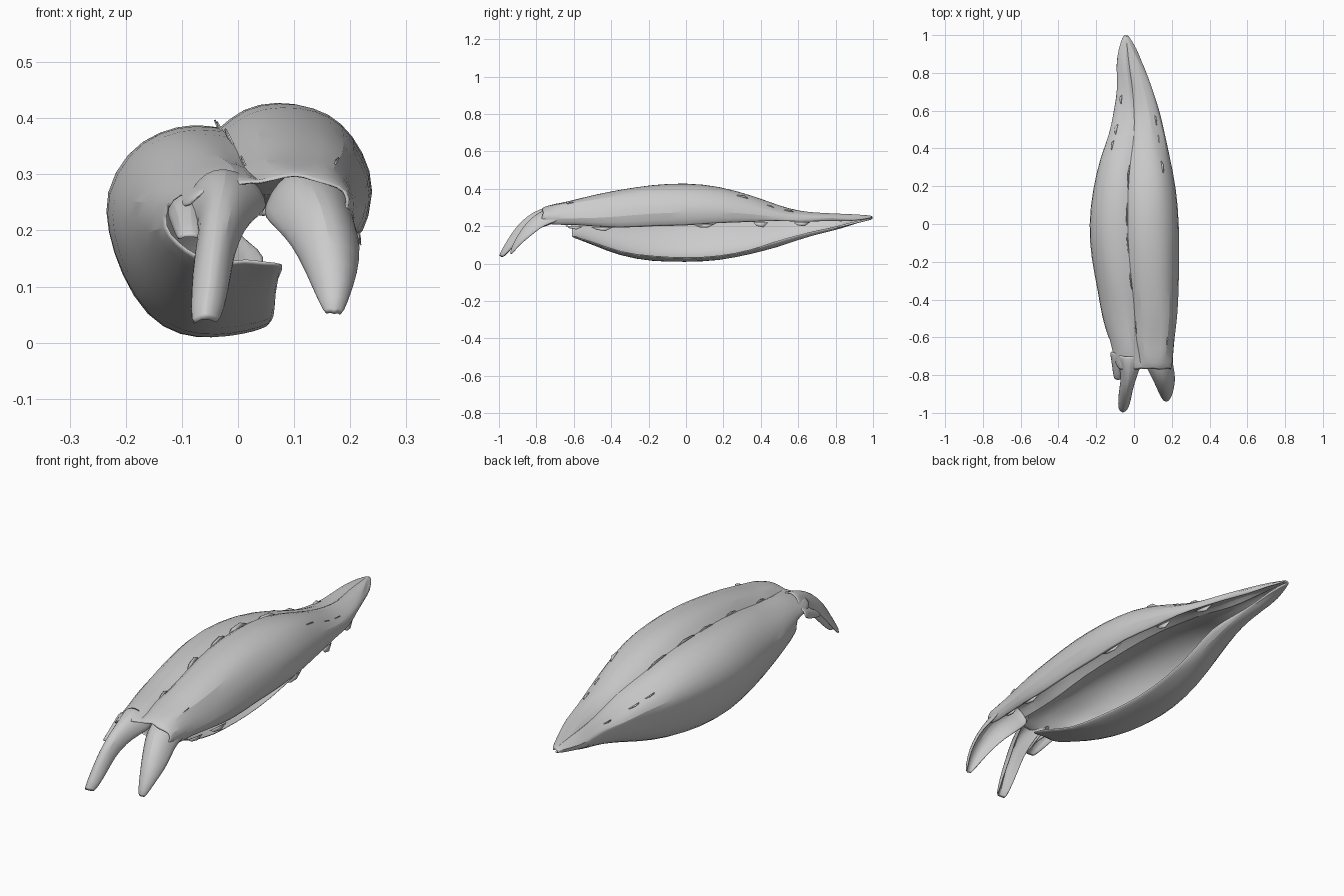
import bpy, math, random
from mathutils import Vector

if "Cube" in bpy.data.objects:
    bpy.data.objects.remove(bpy.data.objects["Cube"])

random.seed(4)
THICK = 0.011


def make_object(name, verts, faces, levels=1, thick=THICK, crease=()):
    mesh = bpy.data.meshes.new(name)
    mesh.from_pydata(verts, [], faces)
    mesh.update()
    if crease:
        layer = mesh.attributes.new("crease_edge", "FLOAT", "EDGE")
        for e in mesh.edges:
            if e.vertices[0] in crease and e.vertices[1] in crease:
                layer.data[e.index].value = 0.7
    ob = bpy.data.objects.new(name, mesh)
    bpy.context.collection.objects.link(ob)
    solid = ob.modifiers.new("thickness", "SOLIDIFY")
    solid.thickness = thick
    solid.offset = 0
    if levels:
        sub = ob.modifiers.new("smooth", "SUBSURF")
        sub.levels = sub.render_levels = levels
    bpy.ops.object.select_all(action="DESELECT")
    ob.select_set(True)
    bpy.context.view_layer.objects.active = ob
    bpy.ops.object.shade_smooth_by_angle(angle=math.radians(35))
    return ob


# Husk cross-section: u across the width, v = 1 top, 0 middle, -1 bottom
SECTION = [(0.96, 0.0), (1.0, 0.32), (0.96, 0.62), (0.88, 0.86), (0.78, 0.97),
           (0.65, 1.0), (0.52, 0.95), (0.43, 0.78), (0.33, 0.83), (0.2, 0.77),
           (0.08, 0.6), (0.0, 0.3), (0.01, 0.0), (0.06, -0.4), (0.16, -0.8),
           (0.28, -1.0), (0.40, -1.0), (0.51, -0.96), (0.61, -0.88)]

# Stations: y, left x, right x, bottom z, middle z, top z
STATIONS = [
    (-0.77, -0.09, 0.20, 0.19, 0.22, 0.295),
    (-0.70, -0.11, 0.21, 0.18, 0.21, 0.32),
    (-0.62, -0.13, 0.215, 0.15, 0.20, 0.335),
    (-0.50, -0.16, 0.23, 0.10, 0.195, 0.36),
    (-0.35, -0.19, 0.235, 0.045, 0.19, 0.395),
    (-0.18, -0.225, 0.24, 0.015, 0.195, 0.418),
    (0.0, -0.24, 0.238, 0.01, 0.20, 0.427),
    (0.18, -0.22, 0.222, 0.02, 0.215, 0.41),
    (0.35, -0.175, 0.188, 0.055, 0.22, 0.36),
    (0.48, -0.125, 0.165, 0.095, 0.22, 0.305),
    (0.60, -0.10, 0.135, 0.13, 0.22, 0.275),
    (0.72, -0.08, 0.10, 0.165, 0.225, 0.264),
    (0.84, -0.09, 0.05, 0.20, 0.23, 0.26),
    (0.93, -0.075, 0.005, 0.225, 0.238, 0.257),
    (1.0, -0.052, -0.035, 0.24, 0.245, 0.252)]


def husk_point(y, u, v):
    """Point on the husk for any y, interpolating the stations."""
    for a, b in zip(STATIONS, STATIONS[1:]):
        if y <= b[0]:
            break
    t = (y - a[0]) / (b[0] - a[0])
    _, l, r, bot, mid, top = [p + (q - p) * t for p, q in zip(a, b)]
    z = mid + v * ((top - mid) if v > 0 else (mid - bot))
    return Vector((l + (r - l) * u, y, z))


# Main hollow husk, open along the lower right side
n = len(SECTION)
verts, faces = [], []
for i, s in enumerate(STATIONS):
    for j, (u, v) in enumerate(SECTION):
        p = husk_point(s[0], u, v)
        rough = 0.004 if 3 < i < 9 else 0.009
        if i == len(STATIONS) - 1:
            rough = 0
        elif j in (0, n - 1):
            rough *= 1.6
        p += Vector([random.uniform(-rough, rough) for _ in range(3)])
        verts.append(p)
for i in range(len(STATIONS) - 1):
    for j in range(n - 1):
        if i < 2 and j > 10:      # lower wall stops before the front tears
            continue
        a = i * n + j
        faces.append((a, a + 1, a + n + 1, a + n))
seam = {i * n + 7 for i in range(len(STATIONS))}
make_object("husk_shell", verts, faces, crease=seam)


# Torn strips that curl down at the front: x, y, z, half width, depth
def strip(name, path, side=7):
    verts, faces = [], []
    for i, (x, y, z, w, d) in enumerate(path):
        a, b = path[max(i - 1, 0)], path[min(i + 1, len(path) - 1)]
        t = Vector((0, b[1] - a[1], b[2] - a[2])).normalized()
        normal = Vector((0, t.z, -t.y))
        for k in range(side):
            ang = math.radians(-80 + 160 * k / (side - 1))
            p = Vector((x + w * math.sin(ang), y, z))
            p += normal * d * (math.cos(ang) - 1)
            p += Vector((random.uniform(-.004, .004), 0, random.uniform(-.004, .004)))
            verts.append(p)
    for i in range(len(path) - 1):
        for k in range(side - 1):
            a = i * side + k
            faces.append((a, a + 1, a + side + 1, a + side))
    make_object(name, verts, faces)


strip("front_left_strip", [(-0.02, -0.70, 0.312, 0.08, 0.09), (-0.02, -0.78, 0.29, 0.055, 0.09),
                           (-0.03, -0.85, 0.25, 0.038, 0.08), (-0.042, -0.91, 0.19, 0.034, 0.07),
                           (-0.05, -0.96, 0.11, 0.03, 0.05), (-0.058, -1.0, 0.04, 0.024, 0.03)])
strip("front_right_strip", [(0.125, -0.69, 0.31, 0.085, 0.10), (0.13, -0.77, 0.285, 0.075, 0.10),
                            (0.148, -0.83, 0.24, 0.066, 0.09), (0.163, -0.88, 0.18, 0.055, 0.07),
                            (0.172, -0.92, 0.11, 0.036, 0.04), (0.172, -0.94, 0.05, 0.012, 0.01)])
strip("front_left_flap", [(-0.09, -0.68, 0.27, 0.04, 0.05), (-0.085, -0.76, 0.24, 0.032, 0.05),
                          (-0.085, -0.83, 0.19, 0.018, 0.02)], 5)


# Small torn scraps lifting along the seam, the sides and the rims
def scraps(name, u, v, ys, out, length):
    verts, faces = [], []
    for y in ys:
        half = length * random.uniform(0.5, 1)
        lift = Vector(out) * random.uniform(0.6, 1.2)
        k = len(verts)
        verts += [husk_point(y - half, u, v), husk_point(y, u, v),
                  husk_point(y + half, u, v),
                  husk_point(y + half * 0.3, u, v) + lift,
                  husk_point(y - half * 0.5, u, v) + lift * 0.7]
        faces += [(k, k + 1, k + 3, k + 4), (k + 1, k + 2, k + 3)]
    make_object(name, verts, faces, 0, 0.003)


scraps("seam_scraps", 0.43, 0.78, [-0.55, -0.3, -0.1, 0.05, 0.25], (-0.008, 0, 0.022), 0.08)
scraps("right_tear_scraps", 0.86, 0.84, [-0.62, 0.3, 0.45, 0.55], (0.012, 0, 0.014), 0.05)
scraps("left_tear_scraps", 0.12, 0.66, [0.42, 0.5, 0.66], (-0.02, 0, 0.008), 0.04)
scraps("right_rim_scraps", 0.96, 0.0, [-0.6, -0.45, 0.1, 0.4, 0.62], (0.003, 0, -0.025), 0.06)
